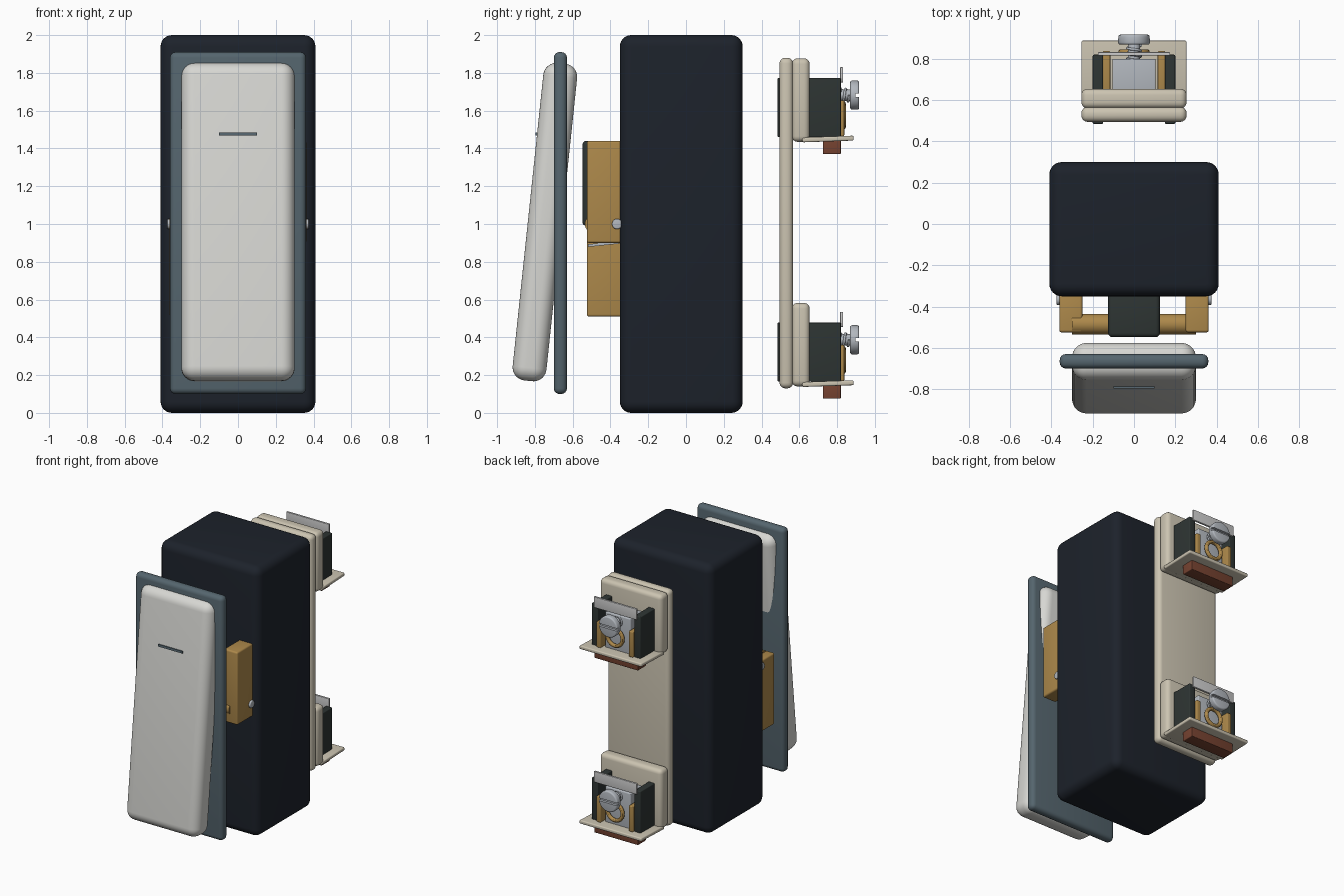
import bpy
from math import pi, cos, sin, radians

if "Cube" in bpy.data.objects:
    bpy.data.objects.remove(bpy.data.objects["Cube"])


def mat(name, r, g, b):
    m = bpy.data.materials.new(name)
    m.diffuse_color = (r, g, b, 1)
    m.use_nodes = True
    m.node_tree.nodes["Principled BSDF"].inputs["Base Color"].default_value = m.diffuse_color
    return m


NAVY = mat("navy_plastic", 0.012, 0.016, 0.024)
SLATE = mat("slate", 0.09, 0.13, 0.155)
WHITE = mat("white_plastic", 0.68, 0.68, 0.65)
BRASS = mat("brass", 0.42, 0.25, 0.07)
BEIGE = mat("beige_plastic", 0.60, 0.55, 0.44)
BROWN = mat("brown_plastic", 0.18, 0.055, 0.03)
DARK = mat("dark_plastic", 0.027, 0.035, 0.033)
STEEL = mat("steel", 0.45, 0.48, 0.52)
LABEL = mat("label_grey", 0.55, 0.55, 0.53)


def finish(o, name, m):
    o.name = name
    o.data.materials.append(m)
    return o


def box(name, x, y, z, m, bevel=0.0, rot=0.0, seg=4):
    """Rounded box from (min, max) ranges, turned about x through its centre."""
    lo, hi = zip(x, y, z)
    bpy.ops.mesh.primitive_cube_add(size=1, location=[(a + b) / 2 for a, b in zip(lo, hi)])
    o = bpy.context.object
    o.scale = [b - a for a, b in zip(lo, hi)]
    bpy.ops.object.transform_apply(location=False, rotation=False, scale=True)
    if bevel:
        b = o.modifiers.new("round", "BEVEL")
        b.width, b.segments = bevel, seg
        bpy.ops.object.modifier_apply(modifier="round")
        bpy.ops.object.shade_smooth_by_angle(angle=radians(35))
    o.rotation_euler.x = rot
    return finish(o, name, m)


def rod(name, c, r, length, axis, m, bevel=0.0, sides=32):
    """Cylinder centred on c, lying along x or y."""
    rot = (0, pi / 2, 0) if axis == "x" else (pi / 2, 0, 0)
    bpy.ops.mesh.primitive_cylinder_add(radius=r, depth=length, vertices=sides, location=c, rotation=rot)
    o = bpy.context.object
    if bevel:
        b = o.modifiers.new("round", "BEVEL")
        b.width, b.segments = bevel, 3
        bpy.ops.object.modifier_apply(modifier="round")
    bpy.ops.object.shade_smooth_by_angle(angle=radians(35))
    return finish(o, name, m)


# Main housing and front frame plate
box("housing", (-0.41, 0.41), (-0.35, 0.30), (0, 2), NAVY, 0.06, seg=6)
box("frame_plate", (-0.36, 0.36), (-0.70, -0.63), (0.10, 1.91), SLATE, 0.03)

# Tilted rocker with its indicator mark
TILT = radians(-6)
box("rocker", (-0.30, 0.30), (-0.837, -0.657), (0.165, 1.855), WHITE, 0.07, TILT, 8)
box("rocker_mark", (-0.10, 0.10), (-0.797, -0.777), (1.467, 1.483), SLATE, 0, TILT)

# Contact mechanism in front of the housing
box("pivot_block", (-0.125, 0.125), (-0.548, -0.33), (0.99, 1.44), DARK, 0.02)
rod("pivot_bar", (0, -0.485, 1.0), 0.05, 0.60, "x", BRASS)
box("contact_spring", (-0.11, 0.12), (-0.52, -0.34), (0.888, 0.902), STEEL, 0, radians(6))
for side, s, z in (("right", 1, (0.90, 1.44)), ("left", -1, (0.51, 1.04))):
    xs = sorted((s * 0.25, s * 0.362))
    box(side + "_contact_bracket", xs, (-0.525, -0.33), z, BRASS, 0.012)
    rod(side + "_rivet", (s * 0.35, -0.365, 1.0), 0.027, 0.05, "x", STEEL, 0.006)

# Rear mounting plate
box("back_plate", (-0.255, 0.255), (0.495, 0.567), (0.13, 1.88), BEIGE, 0.03)


def screw(name, z):
    """Slotted pan screw along y with a helical thread."""
    head = rod(name + "_head", (0, 0.893, z), 0.077, 0.048, "y", STEEL, 0.01, 40)
    slot = box("slot_cutter", (-0.1, 0.1), (0.898, 0.95), (z - 0.01, z + 0.01), DARK)
    slot.hide_render = True
    bpy.context.view_layer.objects.active = head
    b = head.modifiers.new("slot", "BOOLEAN")
    b.operation, b.object, b.solver = "DIFFERENCE", slot, "EXACT"
    bpy.ops.object.modifier_apply(modifier="slot")
    bpy.data.objects.remove(slot, do_unlink=True)
    rod(name + "_shank", (0, 0.797, z), 0.03, 0.155, "y", STEEL, 0.008)
    turns, steps = 5, 20
    c = bpy.data.curves.new(name + "_thread", "CURVE")
    c.dimensions, c.bevel_depth, c.bevel_resolution, c.use_fill_caps = "3D", 0.007, 1, True
    sp = c.splines.new("POLY")
    n = turns * steps
    sp.points.add(n)
    for i, p in enumerate(sp.points):
        a = 2 * pi * i / steps
        p.co = (0.033 * cos(a), 0.735 + 0.13 * i / n, z + 0.033 * sin(a), 1)
    o = bpy.data.objects.new(name + "_thread", c)
    bpy.context.collection.objects.link(o)
    finish(o, name + "_thread", STEEL)


# Two identical screw terminals
for tag, dz in (("lower", 0.0), ("upper", 1.295)):
    def zr(a, b):
        return (a + dz, b + dz)
    n = tag + "_terminal_"
    box(n + "base", (-0.255, 0.255), (0.56, 0.655), zr(0.14, 0.582), BEIGE, 0.03)
    box(n + "shelf", (-0.255, 0.255), (0.615, 0.888), zr(0.142, 0.168), BEIGE, 0.008, radians(2))
    box(n + "foot", (-0.18, 0.18), (0.725, 0.82), zr(0.075, 0.15), BROWN, 0.005)
    for side, s in (("right", 1), ("left", -1)):
        box(n + side + "_wall", sorted((s * 0.15, s * 0.20)), (0.485, 0.82), zr(0.165, 0.478), DARK, 0.006)
        box(n + side + "_jaw", sorted((s * 0.115, s * 0.15)), (0.64, 0.838), zr(0.17, 0.36), BRASS, 0.006)
    box(n + "clamp_block", (-0.105, 0.105), (0.64, 0.80), zr(0.165, 0.43), STEEL, 0.006)
    box(n + "label_plate", (-0.175, 0.175), (0.816, 0.832), zr(0.455, 0.535), LABEL, 0.003)
    bpy.ops.mesh.primitive_torus_add(major_radius=0.062, minor_radius=0.014, major_segments=40,
                                     minor_segments=12, location=(0, 0.832, 0.28 + dz), rotation=(pi / 2, 0, 0))
    bpy.ops.object.shade_smooth_by_angle()
    finish(bpy.context.object, n + "wire_ring", BRASS)
    screw(n + "screw", 0.387 + dz)
